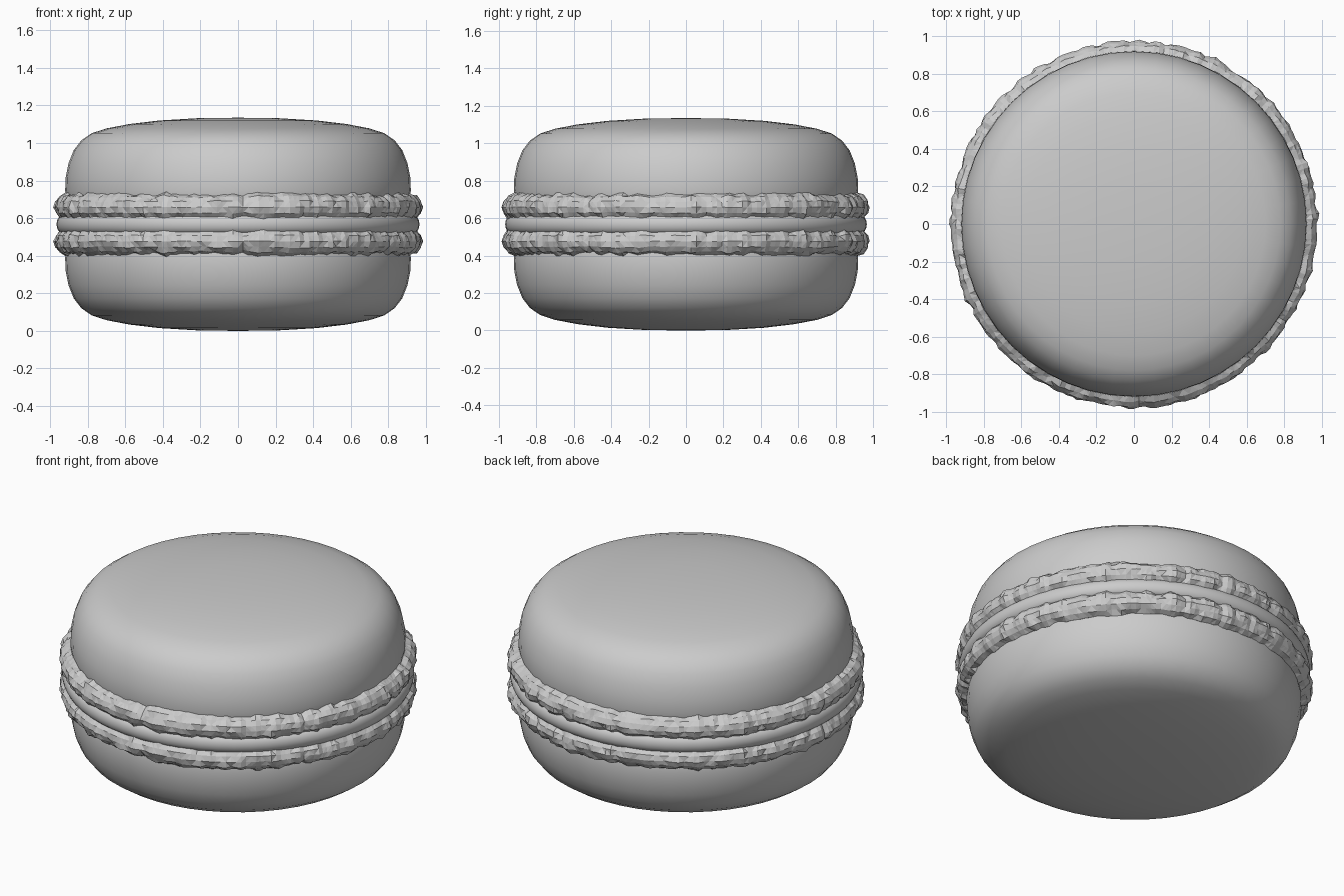
import bpy, bmesh
from math import sin, cos, pi, tau
from mathutils import Vector, noise

if "Cube" in bpy.data.objects:
    bpy.data.objects.remove(bpy.data.objects["Cube"])

MID = 0.567  # height of the horizontal symmetry plane


def finish(name, bm, smooth):
    bmesh.ops.remove_doubles(bm, verts=bm.verts, dist=1e-5)
    bmesh.ops.recalc_face_normals(bm, faces=bm.faces)
    me = bpy.data.meshes.new(name)
    bm.to_mesh(me)
    bm.free()
    ob = bpy.data.objects.new(name, me)
    bpy.context.collection.objects.link(ob)
    for p in me.polygons:
        p.use_smooth = smooth
    if smooth:
        bpy.context.view_layer.objects.active = ob
        ob.select_set(True)
        bpy.ops.object.shade_smooth_by_angle(angle=0.7)
        ob.select_set(False)
    return ob


def lathe(name, profile, side, segs=48):
    """Spin (radius, height above the middle) points into a closed solid."""
    bm = bmesh.new()
    rings = [[bm.verts.new((r * cos(tau * i / segs), r * sin(tau * i / segs), MID + side * h))
              for i in range(segs)] for r, h in profile if r > 0]
    for a, b in zip(rings, rings[1:]):
        for i in range(segs):
            j = (i + 1) % segs
            bm.faces.new((a[i], a[j], b[j], b[i]))
    for ring, h in ((rings[0], profile[0][1]), (rings[-1], profile[-1][1])):
        c = bm.verts.new((0, 0, MID + side * h))
        for i in range(segs):
            bm.faces.new((c, ring[i], ring[(i + 1) % segs]))
    return finish(name, bm, True)


def ruffle(name, side, segs=220, sides=14):
    """Crumbly ring around the rim of a shell, roughened with noise."""
    bm = bmesh.new()
    rings = []
    for i in range(segs):
        a = tau * i / segs
        d = Vector((cos(a), sin(a), 0))
        pleat = 0.012 * noise.noise(d * 14) + 0.006 * noise.noise(d * 27 + Vector((5, 3, 1)))
        wave = 0.008 * noise.noise(d * 5 + Vector((2, 7, 4)))
        ring = []
        for k in range(sides):
            t = tau * k / sides
            p = d * (0.9 + 0.07 * cos(t)) + Vector((0, 0, 0.07 * sin(t)))
            bump = pleat + 0.014 * noise.noise(p * 19) + 0.006 * noise.noise(p * 41)
            r = 0.9 + (0.077 + bump) * cos(t)
            h = 0.091 + (0.071 + bump) * sin(t) + wave * (sin(t) + 1) / 2
            ring.append(bm.verts.new((r * d.x, r * d.y, MID + side * h)))
        rings.append(ring)
    for i in range(segs):
        a, b = rings[i], rings[(i + 1) % segs]
        for k in range(sides):
            m = (k + 1) % sides
            bm.faces.new((a[k], b[k], b[m], a[m]))
    bmesh.ops.triangulate(bm, faces=bm.faces)
    return finish(name, bm, False)


# Domed shell profile, from the underside to the crown
shell = [(0.88, 0.05), (0.91, 0.10), (0.921, 0.18), (0.918, 0.25), (0.903, 0.325),
         (0.875, 0.395), (0.835, 0.447), (0.78, 0.485), (0.70, 0.511), (0.58, 0.534),
         (0.42, 0.553), (0.22, 0.565), (0, 0.568)]

for side, label in ((1, "top"), (-1, "bottom")):
    lathe(label + "_shell", shell, side)
    ruffle(label + "_ruffled_foot", side)

# Filling disc with a softly rounded edge
filling = [(0.90, -0.05)]
filling += [(0.93 + 0.037 * cos(t), 0.05 * sin(t))
            for t in [-pi / 2 + pi * k / 8 for k in range(9)]]
filling += [(0.90, 0.05)]
lathe("filling", filling, 1, 64)
